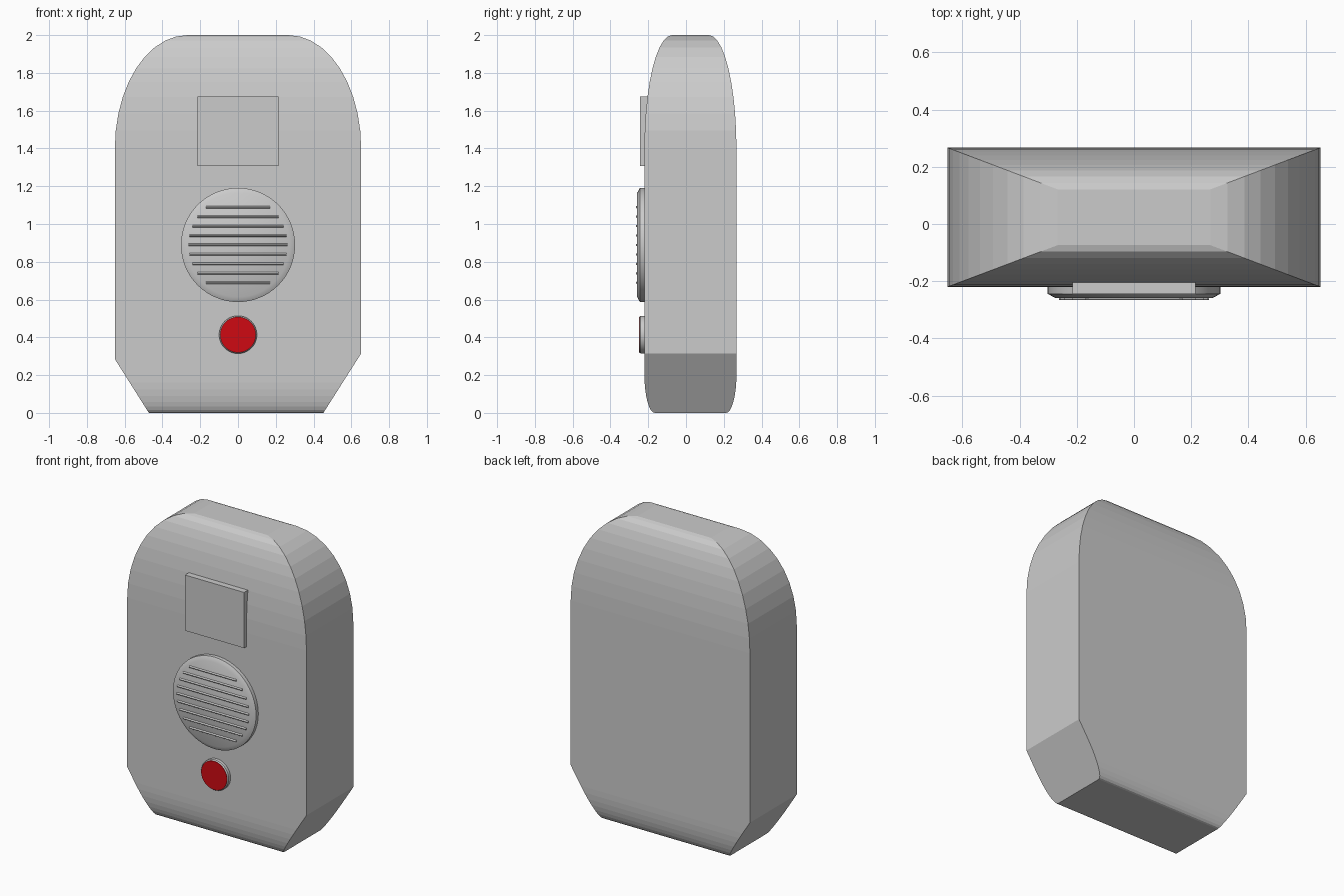
import bpy, bmesh, math

if "Cube" in bpy.data.objects:
    bpy.data.objects.remove(bpy.data.objects["Cube"])

def finish(bm, name, angle=None):
    bmesh.ops.recalc_face_normals(bm, faces=bm.faces)
    me = bpy.data.meshes.new(name)
    bm.to_mesh(me)
    bm.free()
    ob = bpy.data.objects.new(name, me)
    bpy.context.collection.objects.link(ob)
    if angle:
        bpy.ops.object.select_all(action='DESELECT')
        ob.select_set(True)
        bpy.context.view_layer.objects.active = ob
        bpy.ops.object.shade_smooth_by_angle(angle=math.radians(angle))
    return ob

def loft(rings, name, angle=None):
    """Skin a list of closed rings and cap both ends."""
    bm = bmesh.new()
    vs = [[bm.verts.new(p) for p in r] for r in rings]
    n = len(rings[0])
    for a, b in zip(vs, vs[1:]):
        for i in range(n):
            j = (i + 1) % n
            bm.faces.new((a[i], a[j], b[j], b[i]))
    bm.faces.new(vs[0])
    bm.faces.new(vs[-1])
    return finish(bm, name, angle)

def turned(profile, zc, name, n=64):
    """Round part about the y axis from (radius, y) points."""
    rings = [[(r * math.cos(2 * math.pi * i / n), y, zc + r * math.sin(2 * math.pi * i / n))
              for i in range(n)] for r, y in profile]
    return loft(rings, name, 30)

# Body: rectangular sections, rounded shoulders, chamfered lower corners
HW, Y0, Y1 = 0.652, -0.22, 0.267

def section(z, dl, dr, dy_f, dy_b):
    return [(-HW + dl, Y0 + dy_f, z), (HW - dr, Y0 + dy_f, z),
            (HW - dr, Y1 - dy_b, z), (-HW + dl, Y1 - dy_b, z)]

def low(z, dy):
    return section(z, 0.18 * max(0, 1 - z / 0.285), 0.20 * max(0, 1 - z / 0.315), dy, dy)

rings = []
for k in range(9):
    a = math.pi / 2 * k / 8
    rings.append(low(0.2 * (1 - math.cos(a)), 0.055 * (1 - math.sin(a))))
rings += [low(0.285, 0), low(0.315, 0)]
for k in range(11):
    a = math.pi / 2 * k / 10
    s = 1 - math.cos(a)
    rings.append(section(1.4 + 0.6 * math.sin(a), 0.385 * s, 0.385 * s, 0.146 * s, 0.146 * s))
loft(rings, "body")

# Screen
bm = bmesh.new()
bmesh.ops.create_cube(bm, size=1)
for v in bm.verts:
    v.co = (v.co.x * 0.43, -0.217 + v.co.y * 0.054, 1.491 + v.co.z * 0.366)
finish(bm, "screen")

# Speaker dish
turned([(0.302, -0.20), (0.302, -0.244), (0.275, -0.259)], 0.889, "speaker")

# Speaker slats, cut to the chord of the dish
for i in range(9):
    dz = (i - 4) * 0.05
    half = math.sqrt(0.262 ** 2 - dz ** 2)
    ring = [[(x, -0.258 + 0.008 * math.sin(a), 0.889 + dz + 0.007 * math.cos(a))
             for a in [2 * math.pi * k / 8 for k in range(8)]] for x in (-half, half)]
    loft(ring, f"speaker_slat_{i + 1}", 50)

# Button with rim
turned([(0.1, -0.20), (0.1, -0.240), (0.094, -0.247)], 0.414, "button_rim", 48)
red = bpy.data.materials.new("red")
red.diffuse_color = (0.62, 0.003, 0.006, 1)
red.use_nodes = True
red.node_tree.nodes["Principled BSDF"].inputs["Base Color"].default_value = red.diffuse_color
turned([(0.094, -0.243), (0.094, -0.249)], 0.414, "button", 48).data.materials.append(red)
